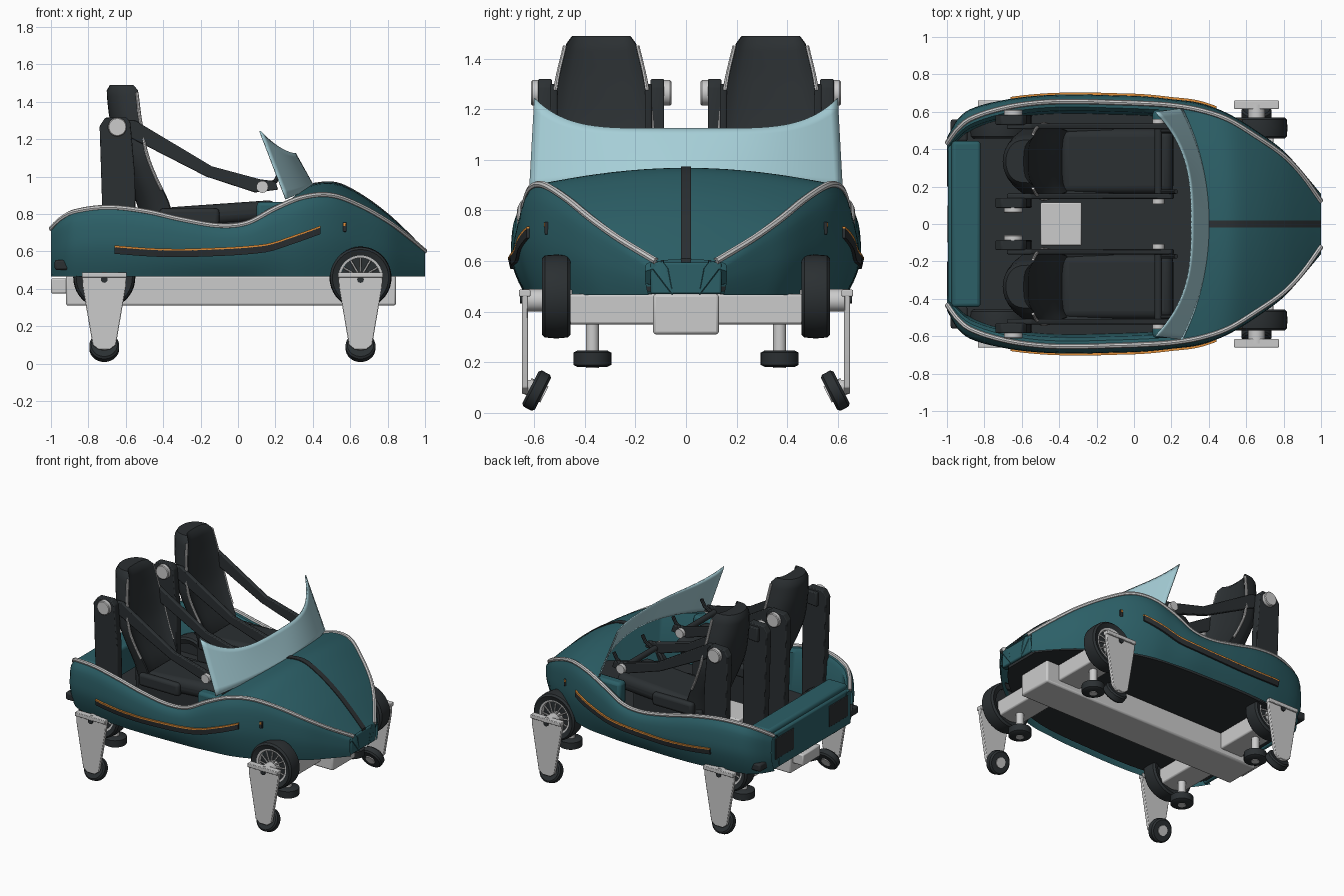
import bpy, bmesh, math
from mathutils import Vector, Matrix

if "Cube" in bpy.data.objects:
    bpy.data.objects.remove(bpy.data.objects["Cube"])


def mat(name, r, g, b):
    m = bpy.data.materials.new(name)
    m.diffuse_color = (r, g, b, 1)
    m.use_nodes = True
    m.node_tree.nodes["Principled BSDF"].inputs["Base Color"].default_value = m.diffuse_color
    return m


TEAL = mat("teal_paint", .025, .115, .135)
DARK = mat("dark_rubber", .024, .029, .032)
TRIM = mat("pale_trim", .72, .73, .72)
GLASS = mat("windshield_tint", .38, .62, .68)
ORANGE = mat("orange_trim", .75, .27, .04)


def finish(name, bm, m=None, bevel=0, seg=2):
    bmesh.ops.recalc_face_normals(bm, faces=bm.faces)
    me = bpy.data.meshes.new(name)
    bm.to_mesh(me)
    bm.free()
    o = bpy.data.objects.new(name, me)
    bpy.context.collection.objects.link(o)
    if m:
        me.materials.append(m)
    if bevel:
        b = o.modifiers.new("bevel", 'BEVEL')
        b.width, b.segments, b.limit_method = bevel, seg, 'ANGLE'
    return o


def box(name, x0, x1, y0, y1, z0, z1, m=None, bevel=.008, seg=2):
    bm = bmesh.new()
    bmesh.ops.create_cube(bm, size=1, matrix=Matrix.Translation(((x0+x1)/2, (y0+y1)/2, (z0+z1)/2))
                          @ Matrix.Diagonal((x1-x0, y1-y0, z1-z0, 1)))
    return finish(name, bm, m, bevel, seg)


def loft(name, rings, m=None, ring_closed=True, caps=True, loop=False):
    bm = bmesh.new()
    vs = [[bm.verts.new(p) for p in r] for r in rings]
    n = len(rings[0])
    for i in range(len(vs) if loop else len(vs) - 1):
        a, b = vs[i], vs[(i+1) % len(vs)]
        for j in range(n if ring_closed else n - 1):
            k = (j+1) % n
            bm.faces.new((a[j], a[k], b[k], b[j]))
    if caps and not loop:
        bm.faces.new(vs[0])
        bm.faces.new(vs[-1])
    return finish(name, bm, m)


def prism(name, pts, y0, y1, m=None, bevel=.006):
    # x-z outline pushed along y
    bm = bmesh.new()
    f = bm.faces.new([bm.verts.new((x, y0, z)) for x, z in pts])
    g = bmesh.ops.extrude_face_region(bm, geom=[f])
    bmesh.ops.translate(bm, vec=(0, y1-y0, 0), verts=[v for v in g['geom'] if isinstance(v, bmesh.types.BMVert)])
    return finish(name, bm, m, bevel)


def lathe(name, prof, loc, axis, m=None, n=32, loop=False):
    # (radius, offset along axis) profile turned about the axis
    q = Vector((0, 0, 1)).rotation_difference(Vector(axis))
    rings = [[Vector(loc) + q @ Vector((r*math.cos(t*math.tau/n), r*math.sin(t*math.tau/n), h))
              for t in range(n)] for r, h in prof]
    return loft(name, rings, m, loop=loop)


def tube(name, path, r, m=None, n=8):
    P = [Vector(p) for p in path]
    rings = []
    for i, p in enumerate(P):
        q = (P[min(i+1, len(P)-1)] - P[max(i-1, 0)]).to_track_quat('Z', 'Y')
        rings.append([p + q @ Vector((r*math.cos(k*math.tau/n), r*math.sin(k*math.tau/n), 0)) for k in range(n)])
    return loft(name, rings, m)


def interp(T, x, c):
    # smooth lookup of column c
    i = max(k for k in range(len(T)-1) if k == 0 or T[k][0] <= x)

    def slope(k):
        a, b = max(k-1, 0), min(k+1, len(T)-1)
        return (T[b][c]-T[a][c]) / (T[b][0]-T[a][0])
    h = T[i+1][0]-T[i][0]
    t = (x-T[i][0]) / h
    return ((2*t**3-3*t*t+1)*T[i][c] + (t**3-2*t*t+t)*h*slope(i)
            + (3*t*t-2*t**3)*T[i+1][c] + (t**3-t*t)*h*slope(i+1))


# body stations: x, widest half width, rim half width, rim height
BODY = [(-1, .46, .43, .72), (-.95, .55, .50, .77), (-.88, .61, .56, .81), (-.7, .66, .62, .835),
        (-.5, .685, .65, .815), (-.3, .69, .655, .77), (-.1, .685, .65, .737), (.05, .68, .645, .752),
        (.2, .665, .635, .83), (.35, .645, .61, .89), (.5, .59, .56, .90), (.65, .50, .47, .845),
        (.8, .39, .365, .76), (.9, .28, .26, .685), (1, .16, .12, .60)]
PROF = [(0, .92), (.2, .965), (.45, 1), (.7, 1), (.88, .985), (1, .95)]
CROWN = [(.2, .06), (.4, .06), (.55, .07), (.7, .055), (.85, .03), (1, .005)]
Z0 = .465


def rim(x):
    return interp(BODY, x, 2), interp(BODY, x, 3)


def side_y(x, s):
    w, r = interp(BODY, x, 1), interp(BODY, x, 2)
    return r if s >= 1 else w * interp(PROF, s, 1)


def surf(x, z):
    return side_y(x, (z-Z0) / (rim(x)[1]-Z0))


XS = [-1 + i*2/80 for i in range(81)]
for s in (1, -1):
    # side shell with inner wall, rim trim
    rings = []
    for x in XS:
        r, z = rim(x)
        ring = [(x, s*side_y(x, k/12), Z0 + (z-Z0)*k/12) for k in range(13)]
        rings.append(ring + [(x, s*(r-.03), z-.004), (x, s*(r-.05), z-.03), (x, s*(r-.065), .49)])
    loft("body_side", rings, TEAL, ring_closed=False, caps=False)
    tube("rim_trim", [(x, s*rim(x)[0], rim(x)[1]) for x in XS], .014, TRIM)
    # side stripes
    LINE = [(-.66, .605), (-.45, .59), (-.25, .588), (.14, .612), (.3, .66), (.44, .71)]
    for nm, dz, h, m in (("side_stripe", 0, .018, DARK), ("side_pinstripe", .022, .005, ORANGE)):
        rings = []
        for i in range(31):
            x = -.66 + 1.1*i/30
            z = interp(LINE, x, 1) + dz
            rings.append([(x, s*(surf(x, z+a)+b), z+a) for a, b in ((-h, -.02), (-h, .012), (h, .012), (h, -.02))])
        loft(nm, rings, m)
    # marker lamp, tail lamp, rear vent, nose fins, dash corner
    box("marker_lamp", .56, .58, s*.5, s*(surf(.57, .73)+.006), .705, .755, DARK, .004)
    box("marker_lens", .563, .577, s*.5, s*(surf(.57, .74)+.009), .735, .752, ORANGE, .002)
    box("tail_lamp", -.98, -.89, s*.44, s*.56, .5, .555, DARK, .012)
    box("rear_vent", -1.0, -.985, s*.2, s*.41, .54, .69, DARK, .004)
    loft("nose_fin", [[(.86, s*.25, .59), (.86, s*.27, .56), (.86, s*.22, .54)],
                      [(.95, s*.2, .6), (.95, s*.22, .54), (.95, s*.13, .5)],
                      [(1, s*.09, .6), (1, s*.13, .57), (1, s*.05, .465)]], TEAL)
    box("dash_corner", .1, .32, s*.53, s*.61, .7, .865, TEAL, .02)

# hood with centre stripe
def hood_pt(t, u, lift=0):
    x0 = .40 - .15*t*t
    x = x0 + u*(1-x0)
    r, z = rim(x)
    return (x, t*r, z + interp(CROWN, x, 1)*(1-t*t) + lift)


loft("hood", [[hood_pt(-1+j/10, i/36) for j in range(21)] for i in range(37)], TEAL, False, False)
rings = []
for i in range(37):
    x, _, z = hood_pt(0, i/36)
    rings.append([(x, -.02, z-.01), (x, -.02, z+.006), (x, .02, z+.006), (x, .02, z-.01)])
loft("hood_stripe", rings, DARK)
box("nose_panel", .975, .998, -.14, .14, .47, .595, TEAL)

# windshield
rings = []
for k in range(9):
    f, ring = k/8, []
    for j in range(41):
        t = -1 + j/20
        a = abs(t)
        lo = Vector((.41 - .15*t*t, t*.62, .945 - .065*t*t))
        hi = Vector((.31 - .19*a**3, t*.60, 1.125 + .12*a**5))
        ring.append(lo.lerp(hi, f))
    rings.append(ring)
glass = loft("windshield", rings, GLASS, False, False)
glass.modifiers.new("thickness", 'SOLIDIFY').thickness = .008

# floor, rear panel, trunk, console
loft("floor", [[(x, q*(rim(x)[0]-.06), z) for q, z in ((-1, .48), (1, .48), (1, .5), (-1, .5))]
               for x in XS[1:-2]], DARK)
box("rear_panel", -.995, -.965, -.455, .455, .47, .725, TEAL, .012)
box("trunk", -.975, -.82, -.445, .445, .55, .755, TEAL, .02, 3)
box("console", -.5, -.28, -.115, .115, .48, .58)

# chassis
box("main_beam", -.92, .845, -.13, .13, .31, .47, None, .012)
box("coupling", -1, -.9, -.1, .1, .375, .455)

SEAT = [(.68, -.33, .15, .15), (.85, -.36, .17, .17), (1.0, -.43, .16, .19), (1.12, -.475, .16, .2),
        (1.3, -.51, .165, .175), (1.42, -.525, .165, .148), (1.475, -.535, .155, .132), (1.49, -.555, .12, .115)]
for s in (1, -1):
    cy = s*.335
    # seat back with hollowed front
    rings = []
    for i in range(28):
        z = .68 + .81*i/27
        xf, d, hw = (interp(SEAT, z, c) for c in (1, 2, 3))
        back = [(xf-.01 - d*math.sin(k*math.pi/14)**.7, cy + hw*math.cos(k*math.pi/14), z) for k in range(15)]
        front = [(xf - .035*(1-t**4), cy + hw*t, z) for t in (-.97, -.85, -.7, -.4, 0, .4, .7, .85, .97)]
        rings.append(back + front)
    loft("seat_back", rings, DARK)
    for q in (1, -1):
        path = []
        for i in range(18):
            z = .93 + .52*i/17
            path.append((interp(SEAT, z, 1)-.012, cy + q*(interp(SEAT, z, 3)+.002), z))
        tube("seat_piping", path, .009, TRIM)
        # restraint post, pivot and arm beside the seat
        y = cy + q*.222
        out = q
        prism("restraint_post", [(-.715, .49), (-.545, .49), (-.55, 1.0), (-.575, 1.29), (-.6, 1.32), (-.71, 1.315),
                                 (-.74, 1.27)], y-.027, y+.027, DARK)
        lathe("post_pivot", [(.05, 0), (.05, .05), (.045, .055)], (-.645, y, 1.265), (0, out, 0))
        prism("restraint_arm", [(-.68, 1.3), (-.55, 1.3), (-.14, 1.055), (.12, .985), (.2, .975), (.215, .93),
                                (.09, .915), (-.17, 1.0), (-.58, 1.21), (-.68, 1.2)],
              y-q*.035-.014, y-q*.035+.014, DARK)
        lathe("arm_joint", [(.032, -.02), (.032, .03)], (.13, y-q*.025, .945), (0, out, 0), n=20)
        tube("grab_handle", [(.15, y-q*.06, .95), (.2, y-q*.06, .975), (.225, y-q*.06, 1.02)], .012, DARK)
    tube("lap_bar", [(.13, cy-.2, .945), (.13, cy+.2, .945)], .02, DARK, 12)
    # cushion and base
    c = box("seat_cushion", -.3, .3, -.175, .175, -.055, .055, DARK, .045, 4)
    c.location = (-.09, cy, .8)
    c.rotation_euler = (0, math.radians(-4), 0)
    box("seat_base", -.46, .08, cy-.155, cy+.155, .49, .78, DARK, .015)
    for q in (1, -1):
        box("seat_bolster", -.42, -.1, cy+q*.175-.025, cy+q*.175+.025, .74, .83, DARK, .02, 3)

# wheel assemblies
for x in (-.715, .655):
    box("axle_beam", x-.09, x+.09, -.5, .5, .35, .47, None, .01)
    for s in (1, -1):
        lathe("axle_hub", [(.045, .45), (.045, .64)], (x, 0, .445), (0, s, 0), n=24)
        # road wheel with spokes
        c = (x, s*.513, .46)
        lathe("tyre", [(.118, -.045), (.15, -.057), (.162, -.045), (.166, 0), (.162, .045), (.15, .057), (.118, .045)],
              c, (0, s, 0), DARK, 40, True)
        lathe("wheel_disc", [(.12, -.03), (.12, .01)], c, (0, s, 0), DARK)
        lathe("wheel_rim", [(.105, .0), (.122, .0), (.122, .046), (.105, .042)], c, (0, s, 0), None, 40, True)
        for k in range(12):
            a = k*math.tau/12
            tube("spoke", [(x+r*math.cos(a), s*(.513+h), .46+r*math.sin(a)) for r, h in ((.03, .045), (.112, .025))],
                 .006, None, 6)
        # outer arm with tilted guide wheel
        prism("guide_arm", [(x-.12, .485), (x+.12, .485), (x+.115, .41), (x+.062, .1), (x+.03, .075), (x-.03, .075),
                            (x-.062, .1), (x-.115, .41)], s*.625, s*.648, None, .004)
        box("arm_flange", x-.12, x+.12, s*.615, s*.66, .46, .487, None, .004)
        lathe("arm_bolt", [(.018, .64), (.018, .656)], (x, 0, .45), (0, s, 0), DARK, 12)
        ax = (0, s*.89, .455)
        w = (x, s*.59, .088)
        lathe("guide_wheel", [(.045, -.028), (.07, -.028), (.08, -.018), (.08, .018), (.07, .028), (.045, .028)],
              w, ax, DARK, 32)
        lathe("guide_wheel_hub", [(.035, -.034), (.035, .04)], w, ax, None, 20)
        box("guide_bracket", x-.03, x+.03, s*.6, s*.645, .085, .13, None, .006)
        # flat under wheel on its post
        lathe("under_wheel", [(.06, -.032), (.075, -.024), (.075, .024), (.06, .032)], (x, s*.37, .214), (0, 0, 1), DARK)
        lathe("under_wheel_post", [(.026, -.036), (.026, .15)], (x, s*.37, .214), (0, 0, 1), None, 20)

bpy.ops.object.select_all(action='SELECT')
bpy.context.view_layer.objects.active = glass
bpy.ops.object.shade_smooth_by_angle(angle=math.radians(35))
